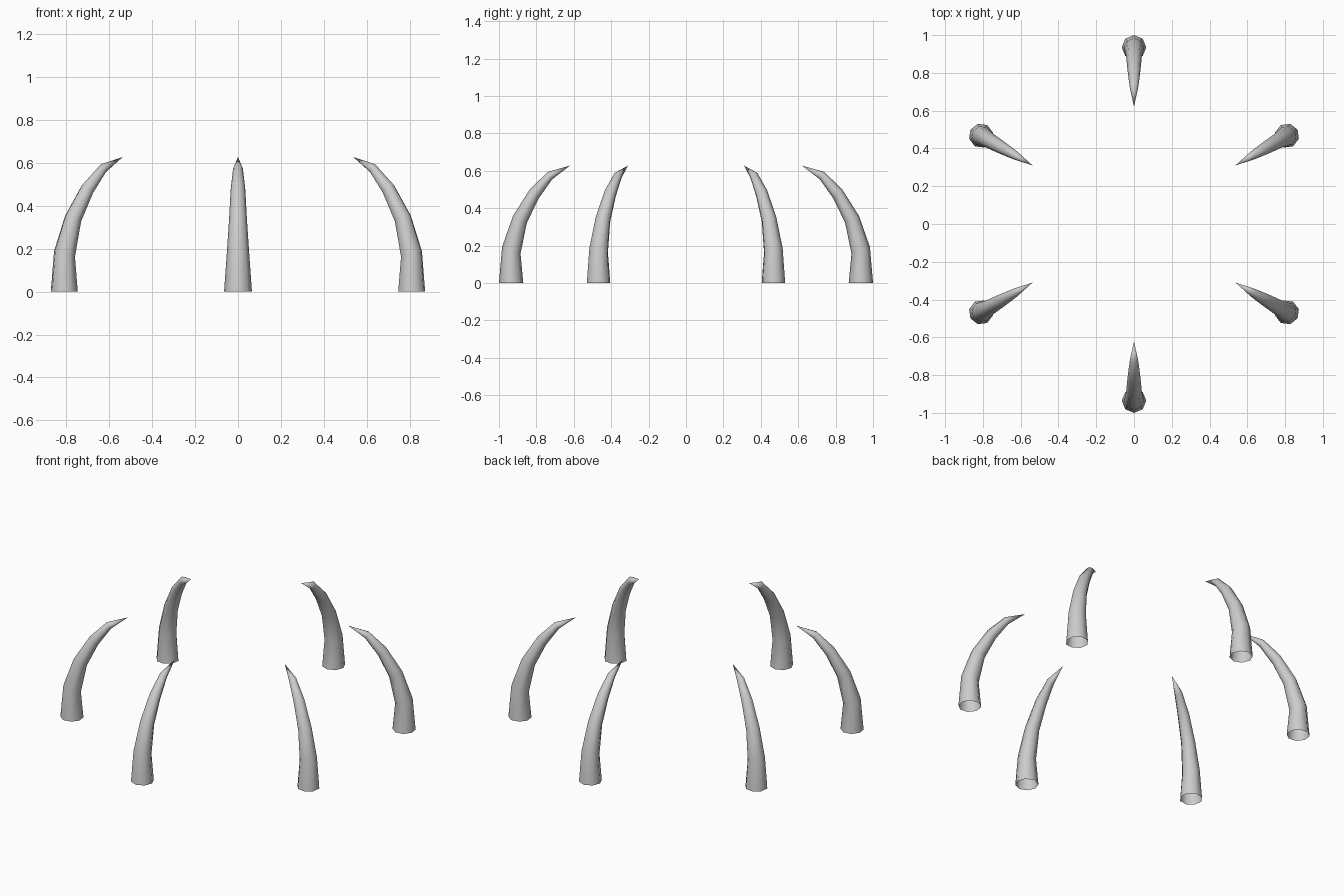
import bpy, bmesh, math
from mathutils import Matrix, Vector

if "Cube" in bpy.data.objects:
    bpy.data.objects.remove(bpy.data.objects["Cube"])

SIDES = 8
# Claw centreline in the radial plane: (distance from axis, height, radius, lean in degrees)
RINGS = [(0.935, 0.0, 0.065, 0), (0.934, 0.175, 0.0525, 20), (0.888, 0.34, 0.0415, 27),
         (0.811, 0.477, 0.034, 47), (0.727, 0.574, 0.023, 60)]
TIP = (0.62, 0.628)


def build_claw(name, angle):
    bm = bmesh.new()
    # Tapered rings that lean inwards along the curve
    rings = []
    for d, z, r, lean in RINGS:
        t = math.radians(lean)
        out = Vector((math.cos(t), 0, math.sin(t)))
        side = Vector((0, 1, 0))
        ring = []
        for i in range(SIDES):
            a = 2 * math.pi * i / SIDES
            ring.append(bm.verts.new(Vector((d, 0, z)) + r * (math.cos(a) * out + math.sin(a) * side)))
        rings.append(ring)
    tip = bm.verts.new((TIP[0], 0, TIP[1]))
    # Side walls, open at the base
    for lo, hi in zip(rings, rings[1:]):
        for i in range(SIDES):
            j = (i + 1) % SIDES
            bm.faces.new((lo[i], lo[j], hi[j], hi[i]))
    # Pointed end
    for i in range(SIDES):
        bm.faces.new((rings[-1][i], rings[-1][(i + 1) % SIDES], tip))
    for f in bm.faces:
        f.smooth = True
    bm.transform(Matrix.Rotation(angle, 4, 'Z'))
    mesh = bpy.data.meshes.new(name)
    bm.to_mesh(mesh)
    bm.free()
    obj = bpy.data.objects.new(name, mesh)
    bpy.context.collection.objects.link(obj)


# Six claws in a circle
for k in range(6):
    build_claw(f"claw_{k + 1}", math.radians(30 + 60 * k))
